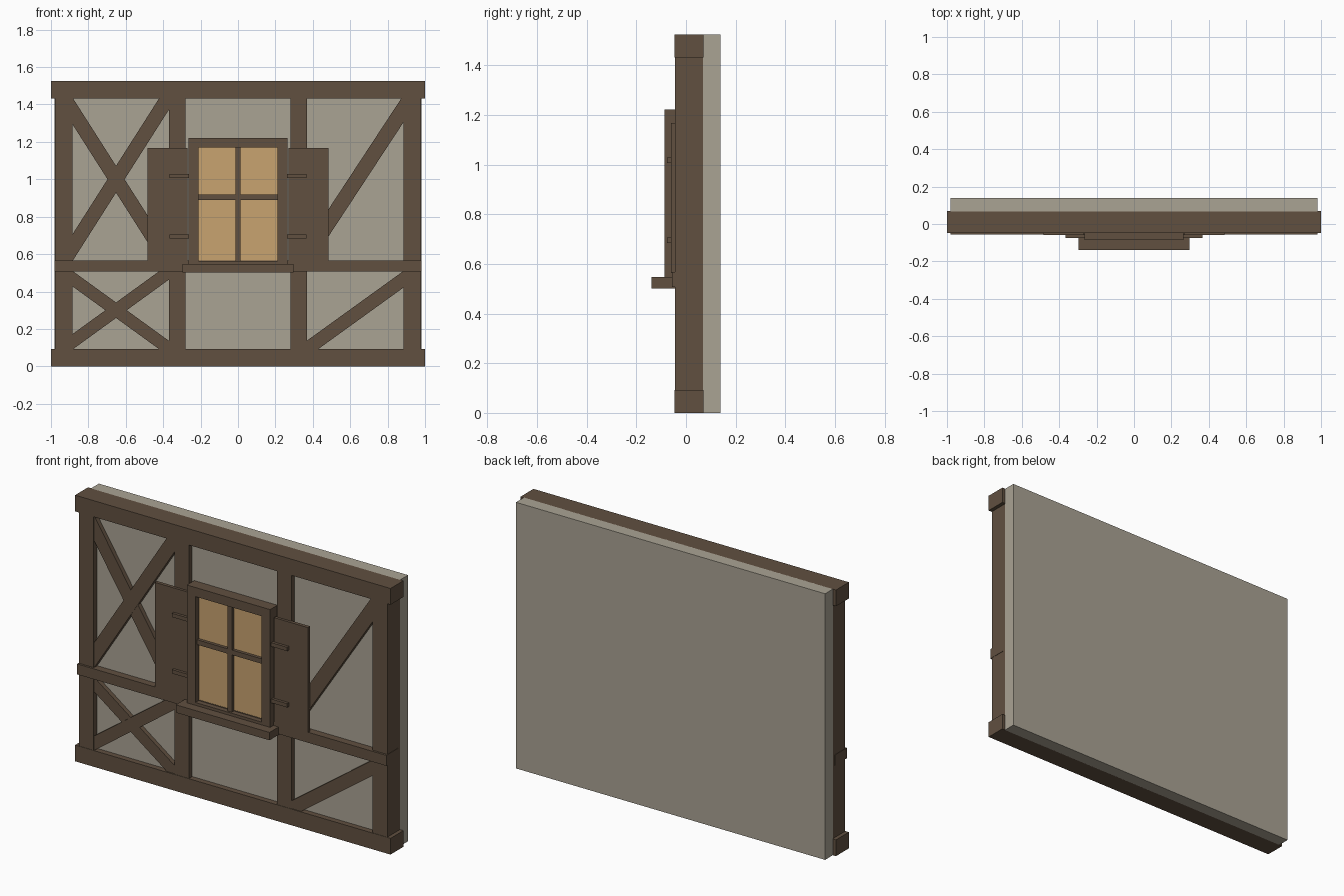
import bpy, math

if "Cube" in bpy.data.objects:
    bpy.data.objects.remove(bpy.data.objects["Cube"])


def material(name, rgb):
    m = bpy.data.materials.new(name)
    m.diffuse_color = (*rgb, 1)
    m.use_nodes = True
    m.node_tree.nodes["Principled BSDF"].inputs["Base Color"].default_value = m.diffuse_color
    return m


WOOD = material("dark_wood", (0.119, 0.080, 0.051))
PLASTER = material("grey_plaster", (0.402, 0.366, 0.296))
GLASS = material("amber_glass", (0.578, 0.366, 0.162))


def box(name, x, y, z, mat=WOOD, angle=0):
    """Box from (min, max) ranges; angle turns it in the wall plane."""
    bpy.ops.mesh.primitive_cube_add(size=1)
    o = bpy.context.object
    o.name = name
    size = [r[1] - r[0] for r in (x, y, z)]
    for v in o.data.vertices:
        v.co = [c * s for c, s in zip(v.co, size)]
    o.location = [(r[0] + r[1]) / 2 for r in (x, y, z)]
    o.rotation_euler.y = -angle
    o.data.materials.append(mat)
    return o


def brace(name, a, b, width, front):
    """Diagonal timber between two (x, z) points."""
    cx, cz = (a[0] + b[0]) / 2, (a[1] + b[1]) / 2
    half = math.dist(a, b) / 2
    box(name, (cx - half, cx + half), (front, 0.06),
        (cz - width / 2, cz + width / 2),
        angle=math.atan2(b[1] - a[1], b[0] - a[0]))


# Plaster wall: full backing slab and the infill between the timbers
box("plaster_back", (-0.98, 0.98), (0.068, 0.14), (0, 1.525), PLASTER)
box("plaster_infill", (-0.95, 0.95), (-0.015, 0.07), (0.03, 1.49), PLASTER)

# Main timbers
box("top_beam", (-1, 1), (-0.047, 0.07), (1.432, 1.525))
box("bottom_beam", (-1, 1), (-0.047, 0.07), (0, 0.093))
box("middle_rail", (-0.98, 0.98), (-0.057, 0.05), (0.507, 0.567))
for side, s in (("left", -1), ("right", 1)):
    for kind, a, b in (("corner_post", 0.885, 0.978), ("inner_post", 0.28, 0.37)):
        box(f"{side}_{kind}", sorted((s * a, s * b)), (-0.045, 0.07), (0.05, 1.48))

# Crossed braces in the left bays
for level, zc, dz_up, dz_down, slope, w in (("upper", 1.0, 0.46, 0.45, 1.57, 0.077),
                                            ("lower", 0.30, 0.21, 0.21, 0.725, 0.067)):
    for i, s in enumerate((1, -1)):
        brace(f"{level}_cross_brace_{i + 1}",
              (-0.652 - s * dz_down / slope, zc - dz_down),
              (-0.652 + s * dz_up / slope, zc + dz_up), w, -0.042 + 0.002 * i)

# Single braces in the right bays
brace("upper_right_brace", (0.341, 0.55), (0.939, 1.46), 0.08, -0.042)
brace("lower_right_brace", (0.345, 0.076), (0.93, 0.498), 0.072, -0.042)

# Window: frame, glazing bars, glass and sill
F = (-0.086, -0.02)
for side, s in (("left", -1), ("right", 1)):
    box(f"{side}_window_jamb", sorted((s * 0.21, s * 0.264)), F, (0.545, 1.222))
box("window_head", (-0.21, 0.21), F, (1.17, 1.222))
box("window_foot", (-0.21, 0.21), F, (0.54, 0.563))
box("window_mullion", (-0.013, 0.013), (-0.075, -0.03), (0.56, 1.175))
box("window_crossbar", (-0.215, 0.215), (-0.073, -0.03), (0.89, 0.918))
box("window_glass", (-0.22, 0.22), (-0.055, -0.03), (0.55, 1.18), GLASS)
box("window_sill", (-0.297, 0.297), (-0.139, -0.03), (0.502, 0.547))

# Open shutters with two strap hinges each
for side, s in (("left", -1), ("right", 1)):
    box(f"{side}_shutter", sorted((s * 0.27, s * 0.485)), (-0.06, -0.04), (0.563, 1.168))
    for i, z in enumerate((0.695, 1.018)):
        box(f"{side}_hinge_{i + 1}", sorted((s * 0.255, s * 0.365)),
            (-0.076, -0.055), (z - 0.011, z + 0.011))
